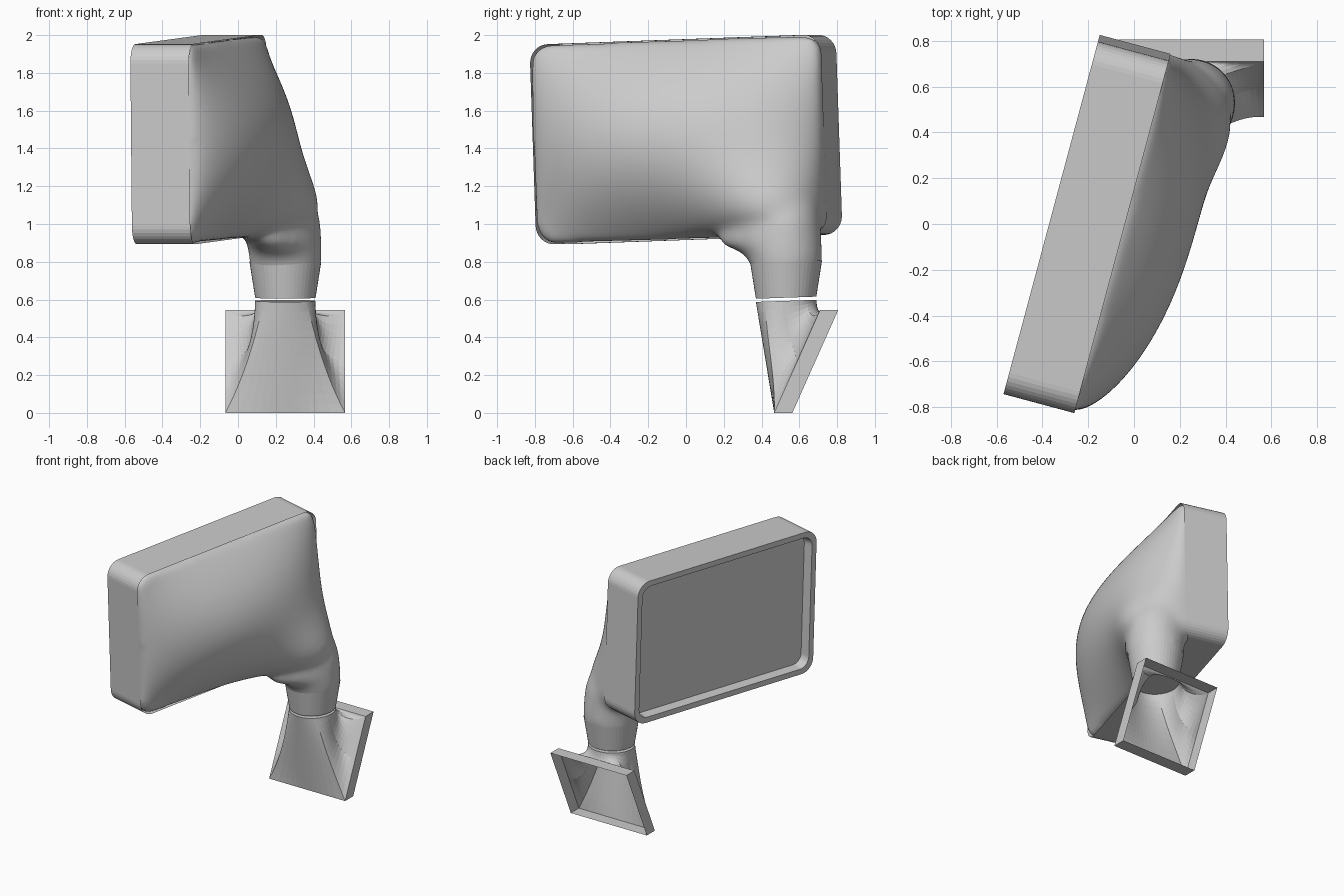
import bpy
import bmesh
from math import sin, cos, pi, radians, exp
from mathutils import Vector

cube = bpy.data.objects.get("Cube")
if cube:
    bpy.data.objects.remove(cube, do_unlink=True)

grey = bpy.data.materials.new("plain grey")
grey.use_nodes = True
colour = (0.6, 0.6, 0.6, 1)
grey.diffuse_color = colour
grey.node_tree.nodes["Principled BSDF"].inputs["Base Color"].default_value = colour

# Housing frame: u runs along the length, v up, n out towards the rounded back
TURN, ROLL = radians(15), 0.035
N = Vector((cos(TURN), -sin(TURN), 0))
U = Vector((sin(TURN), cos(TURN), ROLL)).normalized()
V = N.cross(U)
CENTRE = Vector((-0.205, 0, 1.447))
HALF_L, HALF_H, FACE = 0.797, 0.53, 0.16


def local(u, v, n):
    return CENTRE + U * u + V * v + N * n


def skin(bm, rings, cap_start, cap_end):
    """Skin a list of closed rings that share one point count."""
    loops = [[bm.verts.new(p) for p in ring] for ring in rings]
    count = len(loops[0])
    for a, b in zip(loops, loops[1:]):
        for i in range(count):
            j = (i + 1) % count
            bm.faces.new((a[i], a[j], b[j], b[i]))
    if cap_start:
        bm.faces.new(loops[0][::-1])
    if cap_end:
        bm.faces.new(loops[-1])


def build(name, *shells):
    """Make one object from shells given as (rings, cap_start, cap_end)."""
    bm = bmesh.new()
    for shell in shells:
        skin(bm, *shell)
    bmesh.ops.recalc_face_normals(bm, faces=bm.faces)
    mesh = bpy.data.meshes.new(name)
    bm.to_mesh(mesh)
    bm.free()
    mesh.materials.append(grey)
    obj = bpy.data.objects.new(name, mesh)
    bpy.context.collection.objects.link(obj)
    return obj


def rounded_rect(inset=0.0, radius=0.1, steps=8, edge=14):
    """Outline in (u, v), with extra points along the straight sides."""
    a, b, r = HALF_L - inset, HALF_H - inset, radius - inset * 0.6
    pts = []
    for q, (su, sv) in enumerate(((1, 1), (-1, 1), (-1, -1), (1, -1))):
        for k in range(steps + 1):
            t = (q + k / steps) * pi / 2
            pts.append(Vector((su * (a - r) + r * cos(t), sv * (b - r) + r * sin(t))))
    out = []
    for i, p in enumerate(pts):
        out.append(p)
        if i % (steps + 1) == steps:
            nxt = pts[(i + 1) % len(pts)]
            out += [p.lerp(nxt, k / edge) for k in range(1, edge)]
    return out


def rect_ring(inset, n):
    return [local(p.x, p.y, n) for p in rounded_rect(inset)]


# Mirror housing rim with the recessed glass
build("housing_rim", ([rect_ring(0, FACE), rect_ring(0, -FACE),
                       rect_ring(0.04, -FACE), rect_ring(0.05, -0.09)], False, False))
build("mirror_glass", ([rect_ring(0.05, -0.09), rect_ring(0.09, -0.09)], False, True))


# Rounded back of the housing, swelling towards the neck at its lower corner
def bulge(u, v, s):
    along = max(0, 1 - (u / HALF_L) ** 2) ** 0.65
    across = max(0, 1 - (v / HALF_H) ** 2)
    swell = exp(-((u - 0.58) / 0.3) ** 2 / 2 - ((v + 0.5) / 0.24) ** 2 / 2)
    return 0.3 * along * across + 0.28 * swell * (1 - s ** 16) ** 0.5


TUCK = 0.003
outline = rounded_rect(TUCK)
dome = [rect_ring(TUCK, 0.08), rect_ring(TUCK, FACE)]
for k in range(17, -1, -1):
    s = sin(pi / 2 * (k + 0.2) / 18)
    dome.append([local(p.x * s, p.y * s, FACE + bulge(p.x * s, p.y * s, s))
                 for p in outline])

# Neck: a round tube that stretches along the housing and sinks into it
SIDES, COLLAR_U, COLLAR_R = 48, 0.63, 0.19


def neck_ring(z, left, right, n_min, n_max):
    nc, rn = (n_min + n_max) / 2, (n_max - n_min) / 2
    pinch = 0.8 * max(0, 1 - COLLAR_R / left)
    ring = []
    for i in range(SIDES):
        c, s = cos(2 * pi * i / SIDES), sin(2 * pi * i / SIDES)
        if c > 0:
            u, n = COLLAR_U + right * c, nc + rn * s
        else:
            u, n = COLLAR_U + left * c, nc + rn * s * (1 - pinch * c * c)
        x = CENTRE.x + n * cos(TURN) + u * sin(TURN)
        y = u * cos(TURN) - n * sin(TURN)
        ring.append(Vector((x, y, z + ROLL * (y - 0.53))))
    return ring


def in_between(a, b, c, d, t):
    return 0.5 * (2 * b + (c - a) * t + (2 * a - 5 * b + 4 * c - d) * t * t
                  + (3 * b - a - 3 * c + d) * t ** 3)


keys = [neck_ring(*k) for k in (
    (0.73, 0.18, 0.18, 0.123, 0.483),
    (0.80, 0.192, 0.19, 0.111, 0.495),
    (0.86, 0.25, 0.19, 0.108, 0.497),
    (0.92, 0.37, 0.185, 0.10, 0.495),
    (1.05, 0.32, 0.17, 0.08, 0.480),
    (1.25, 0.22, 0.12, 0.05, 0.380))]
neck = []
for i in range(len(keys) - 1):
    near = keys[max(i - 1, 0)], keys[i], keys[i + 1], keys[min(i + 2, len(keys) - 1)]
    for k in range(4):
        neck.append([in_between(*p, k / 4) for p in zip(*near)])
neck.append(keys[-1])

# Back and neck are fused into one skin, with a soft fillet where they meet
shell = build("housing_back", (dome, True, True), (neck, True, True))
fuse = shell.modifiers.new("fuse", "REMESH")
fuse.mode = "VOXEL"
fuse.voxel_size = 0.018
fuse.use_smooth_shade = True
soften = shell.modifiers.new("soften", "SMOOTH")
soften.factor = 0.5
soften.iterations = 30

# Collar under the neck
build("collar", ([neck_ring(0.61, 0.16, 0.16, 0.143, 0.463),
                  neck_ring(0.80, 0.19, 0.19, 0.113, 0.493)], True, False))

# Foot: round top flaring into a leaning square mounting frame, open behind
AXIS_X, AXIS_Y, FOOT_R, FOOT_TOP = 0.25, 0.53, 0.16, 0.593
LOW, HIGH = Vector((AXIS_X, 0.467, 0)), Vector((AXIS_X, 0.71, 0.545))
MIDDLE, RISE = (LOW + HIGH) / 2, (HIGH - LOW) / 2
HALF_W = 0.317


def flare(p, q, straight, t):
    """Curve from the round top to the square: plain cone below, flared above."""
    chord = q - p
    reach = chord.length * 1.2
    t0 = Vector((0, 0, -reach)).lerp(chord, straight)
    t1 = ((q - MIDDLE).normalized() * reach).lerp(chord, straight)
    return (p * (2 * t ** 3 - 3 * t * t + 1) + t0 * (t ** 3 - 2 * t * t + t)
            + q * (3 * t * t - 2 * t ** 3) + t1 * (t ** 3 - t * t))


columns, square, back = [], [], []
for i in range(SIDES):
    c, s = cos(2 * pi * i / SIDES), sin(2 * pi * i / SIDES)
    m = max(abs(c), abs(s))
    p = Vector((AXIS_X + FOOT_R * c, AXIS_Y + FOOT_R * s, FOOT_TOP + ROLL * FOOT_R * s))
    q = MIDDLE + Vector((HALF_W * c / m, 0, 0)) + RISE * (s / m)
    columns.append([flare(p, q, max(0, -s) ** 0.9, k / 12) for k in range(13)])
    square.append(q)
    back.append(q + Vector((0, 0.096, 0)))
build("foot", (list(zip(*columns)), True, False))
build("mounting_frame", ([square, back], False, False))
